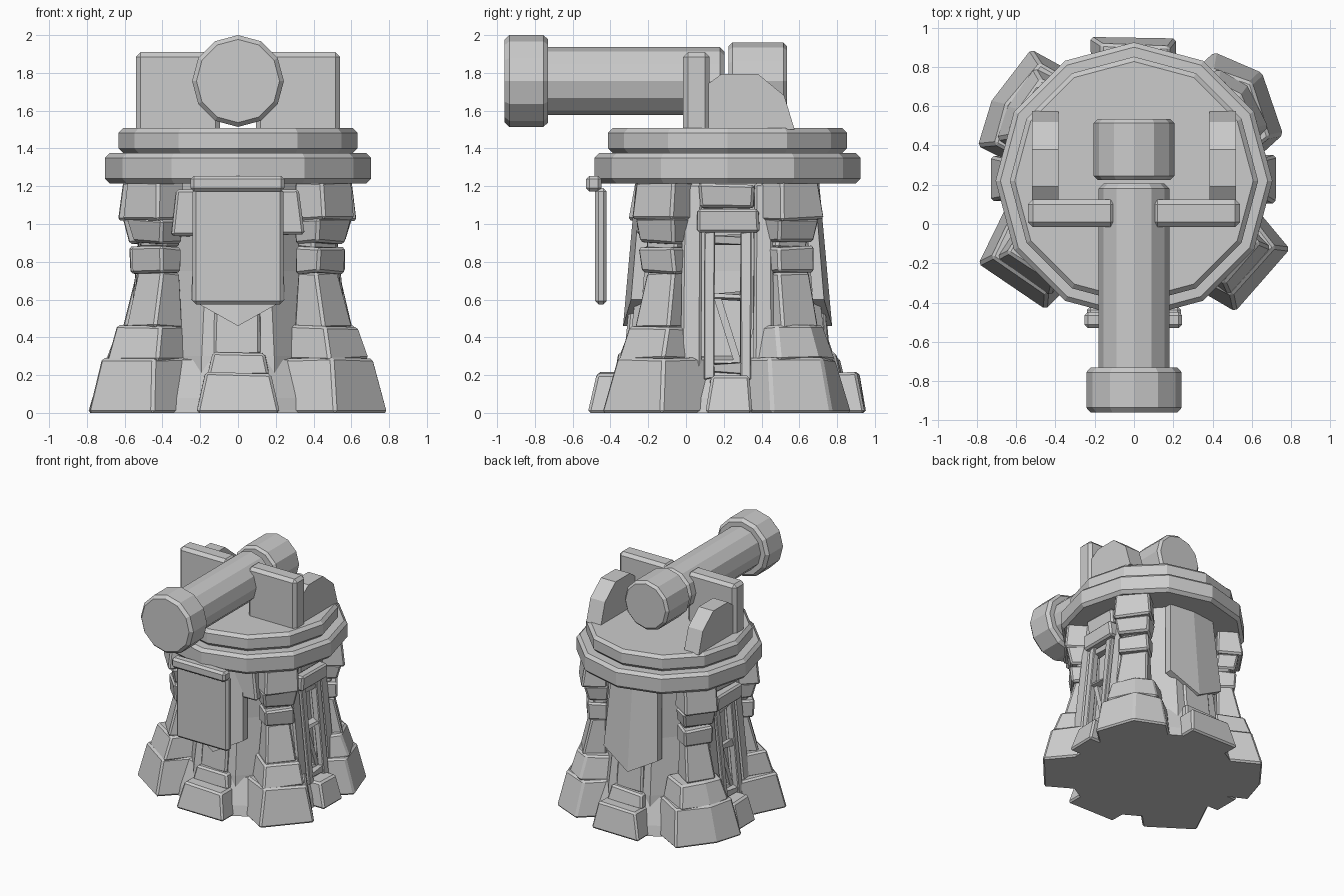
import bpy, bmesh, math, random
from mathutils import Matrix, Vector

if "Cube" in bpy.data.objects:
    bpy.data.objects.remove(bpy.data.objects["Cube"])

random.seed(4)
CY = 0.22  # tower axis lies behind the origin, the barrel reaches forward


def make(name, verts, faces, bevel=0.0):
    bm = bmesh.new()
    vs = [bm.verts.new(v) for v in verts]
    for f in faces:
        bm.faces.new([vs[i] for i in f])
    bmesh.ops.recalc_face_normals(bm, faces=bm.faces)
    me = bpy.data.meshes.new(name)
    bm.to_mesh(me)
    bm.free()
    ob = bpy.data.objects.new(name, me)
    bpy.context.collection.objects.link(ob)
    if bevel:
        m = ob.modifiers.new("bevel", 'BEVEL')
        m.width, m.segments = bevel, 1
        m.limit_method, m.angle_limit = 'ANGLE', math.radians(40)
    return ob


def loft(name, rings, bevel=0.0):
    """Closed solid through rings with equal point counts."""
    n = len(rings[0])
    verts = [p for r in rings for p in r]
    faces = [list(range(n)), list(range(len(verts) - n, len(verts)))]
    for k in range(len(rings) - 1):
        for i in range(n):
            j = (i + 1) % n
            faces.append([k*n + i, k*n + j, (k+1)*n + j, (k+1)*n + i])
    return make(name, verts, faces, bevel)


def box(name, x, y, z, bevel=0.02):
    rings = [[(x[0], y[0], h), (x[1], y[0], h), (x[1], y[1], h), (x[0], y[1], h)] for h in z]
    return loft(name, rings, bevel)


def lathe_z(name, prof, n, phase=0.0, sx=1.0):
    a = [2*math.pi*i/n + phase for i in range(n)]
    return loft(name, [[(r*sx*math.cos(t), CY + r*math.sin(t), z) for t in a] for r, z in prof])


def lathe_y(name, prof, n=12, zc=1.757):
    a = [2*math.pi*i/n for i in range(n)]
    return loft(name, [[(r*math.cos(t), y, zc + r*math.sin(t)) for t in a] for r, y in prof])


def stone(name, ang, z0, z1, bot, top, off=0.0, twist=0.0, rough=0.008, bevel=0.014,
          flare=1.0, bulge=0.0):
    """Tapered block facing outwards; bot/top = (inner r, outer r, half width)."""
    rot = Matrix.Rotation(math.radians(ang), 4, 'Z')
    piv = Vector((bot[1] - 0.15, 0, 0))
    tw = Matrix.Translation(piv) @ Matrix.Rotation(math.radians(twist), 4, 'Z') @ Matrix.Translation(-piv)
    rings = []
    for z, (ri, ro, w) in ((z0, bot), (z1, top)):
        pts = [(ri, -w*flare), (ro, -w), (ro, w), (ri, w*flare)]
        if bulge:
            pts.insert(2, (ro + bulge, w*0.15))
        ring = []
        for r, t in pts:
            p = rot @ tw @ Vector((r, t + off, 0))
            j = [random.uniform(-rough, rough) for _ in range(3)]
            ring.append((p.x + j[0], p.y + CY + j[1], max(0, z + (j[2] if z else 0))))
        rings.append(ring)
    return loft(name, rings, bevel)


# Core and plinth
lathe_z("tower_core", [(0.59, 0), (0.57, 0.3), (0.51, 0.75), (0.49, 1.25)], 8, math.pi/8, 0.88)
lathe_z("tower_plinth", [(0.65, 0), (0.63, 0.08), (0.55, 0.28), (0.48, 0.3)], 12, math.pi/12)

# Four corner pillars, stacked stones: z0, z1, bottom (r, w), top (r, w)
levels = [
    (0.00, 0.29, (0.83, 0.205), (0.76, 0.17)),
    (0.28, 0.46, (0.75, 0.165), (0.69, 0.14)),
    (0.45, 0.75, (0.665, 0.12), (0.595, 0.10)),
    (0.74, 0.88, (0.62, 0.115), (0.63, 0.12)),
    (0.87, 0.92, (0.58, 0.10), (0.58, 0.10)),
    (0.90, 1.03, (0.62, 0.115), (0.65, 0.135)),
    (1.02, 1.23, (0.675, 0.14), (0.65, 0.13)),
]
# the rear feet are wider with a broken outer face: extra width, outer shift, bulge
for side, ang, twist, wide, shift, bulge in (
        ("front_right", -37, -4, 1.0, 0, 0), ("back_right", 36, 4, 1.33, -0.09, 0.11),
        ("back_left", 146, 5, 1.36, -0.045, 0.05), ("front_left", 218, 16, 1.0, 0, 0)):
    for k, (z0, z1, (r0, w0), (r1, w1)) in enumerate(levels):
        if k < 2:
            d = shift*(1 if k == 0 else 0.5)
            wd = wide if k == 0 else 1 + (wide - 1)*0.6
            stone(f"{side}_foot_{k}", ang, z0, z1, (0.45, r0 + d, w0*wd), (0.45, r1 + d, w1*wd),
                  twist=twist, flare=1.35/wd if k == 0 else 1.1, bulge=bulge*(1 if k == 0 else 0.5))
        else:
            stone(f"{side}_pillar_{k}", ang, z0, z1, (0.47, r0, w0), (0.47, r1, w1), twist=twist*0.3)

# Front and back: footing stones, pilaster and pointed hanging
for side, ang in (("front", -90), ("back", 90)):
    stone(f"{side}_footing", ang, 0, 0.21, (0.4, 0.735, 0.22), (0.4, 0.69, 0.175))
    stone(f"{side}_footing_cap", ang, 0.2, 0.32, (0.4, 0.60, 0.16), (0.4, 0.57, 0.14))
    stone(f"{side}_pilaster", ang, 0.3, 1.2, (0.35, 0.54, 0.125), (0.35, 0.46, 0.11))
    s = 1 if ang > 0 else -1
    outline = [(-0.21, 1.22), (-0.25, 0.6), (0, 0.46), (0.25, 0.6), (0.21, 1.22), (0, 1.22)]
    rings = []
    for d in (0, 0.06):
        rings.append([(x, CY + s*(0.425 + d + 0.09*(1.22 - z) - 0.12*abs(x)), z)
                      for x, z in outline])
    n = 6
    faces = []
    for o in (0, n):  # folded about the centre line
        faces += [[o, o+1, o+2, o+5], [o+5, o+2, o+3, o+4]]
    faces += [[i, (i+1) % n, n + (i+1) % n, n + i] for i in range(n)]
    make(f"{side}_pointed_hanging", rings[0] + rings[1], faces)
stone("front_lintel", -90, 0.94, 1.18, (0.3, 0.485, 0.36), (0.3, 0.47, 0.32))

# Left and right: recessed lattice window with frame
for side, ang in (("right", 0), ("left", 180)):
    s = 1 if ang == 0 else -1
    stone(f"{side}_footing", ang, 0, 0.2, (0.4, 0.73, 0.12), (0.4, 0.67, 0.1), off=0.01*s)
    stone(f"{side}_lintel_low", ang, 0.95, 1.08, (0.35, 0.55, 0.165), (0.35, 0.56, 0.165))
    stone(f"{side}_lintel_high", ang, 1.08, 1.21, (0.35, 0.51, 0.14), (0.35, 0.53, 0.15))
    for e in (-1, 1):
        stone(f"{side}_wall", ang, 0.1, 1.22, (0.36, 0.6, 0.055), (0.34, 0.48, 0.05), off=e*0.19)
        stone(f"{side}_window_post", ang, 0.18, 0.96, (0.54, 0.6, 0.025), (0.46, 0.52, 0.025),
              off=e*0.095, bevel=0.006)
    for z in (0.22, 0.6, 0.9):
        r = 0.58 - 0.1*(z - 0.2)
        stone(f"{side}_window_bar", ang, z, z + 0.035, (r-0.05, r, 0.1), (r-0.05, r, 0.1),
              rough=0.015, bevel=0)
    # slanting brace between the bars
    loft(f"{side}_window_brace",
         [[(s*(x + d), CY + s*(y + o), z) for d, o in ((0, -0.02), (0.04, -0.02), (0.04, 0.02), (0, 0.02))]
          for x, y, z in ((0.50, 0.06, 0.25), (0.48, -0.06, 0.63))])

# Round platform, two bevelled steps
b = 0.025
for name, r, z0, z1 in (("platform_lower", 0.705, 1.215, 1.375), ("platform_upper", 0.632, 1.375, 1.508)):
    lathe_z(name, [(r - b, z0), (r, z0 + b), (r, z1 - b), (r - b, z1)], 12, math.pi/2)

# Cannon
lathe_y("barrel", [(0.18, -0.75), (0.18, 0.18), (0.155, 0.205)])
lathe_y("muzzle", [(0.22, -0.96), (0.243, -0.935), (0.243, -0.755), (0.22, -0.73)])
lathe_y("breech", [(0.185, 0.225), (0.205, 0.245), (0.205, 0.515), (0.185, 0.535)])

# Shield plates and cheeks, mirrored left and right
cheek = [(0.1, 1.5), (0.1, 1.73), (0.19, 1.795), (0.38, 1.795), (0.52, 1.68), (0.575, 1.5)]
for side, s in (("right", 1), ("left", -1)):
    box(f"{side}_shield", sorted((s*0.095, s*0.54)), (-0.015, 0.125), (1.47, 1.91), 0.025)
    loft(f"{side}_cheek", [[(s*x, y, z) for y, z in cheek] for x in (0.385, 0.52)])

# Free hanging front banner with its bar
box("banner_bar", (-0.252, 0.245), (-0.53, -0.447), (1.172, 1.255), 0.018)
box("banner_plate", (-0.24, 0.24), (-0.482, -0.42), (0.575, 1.19), 0.018)
